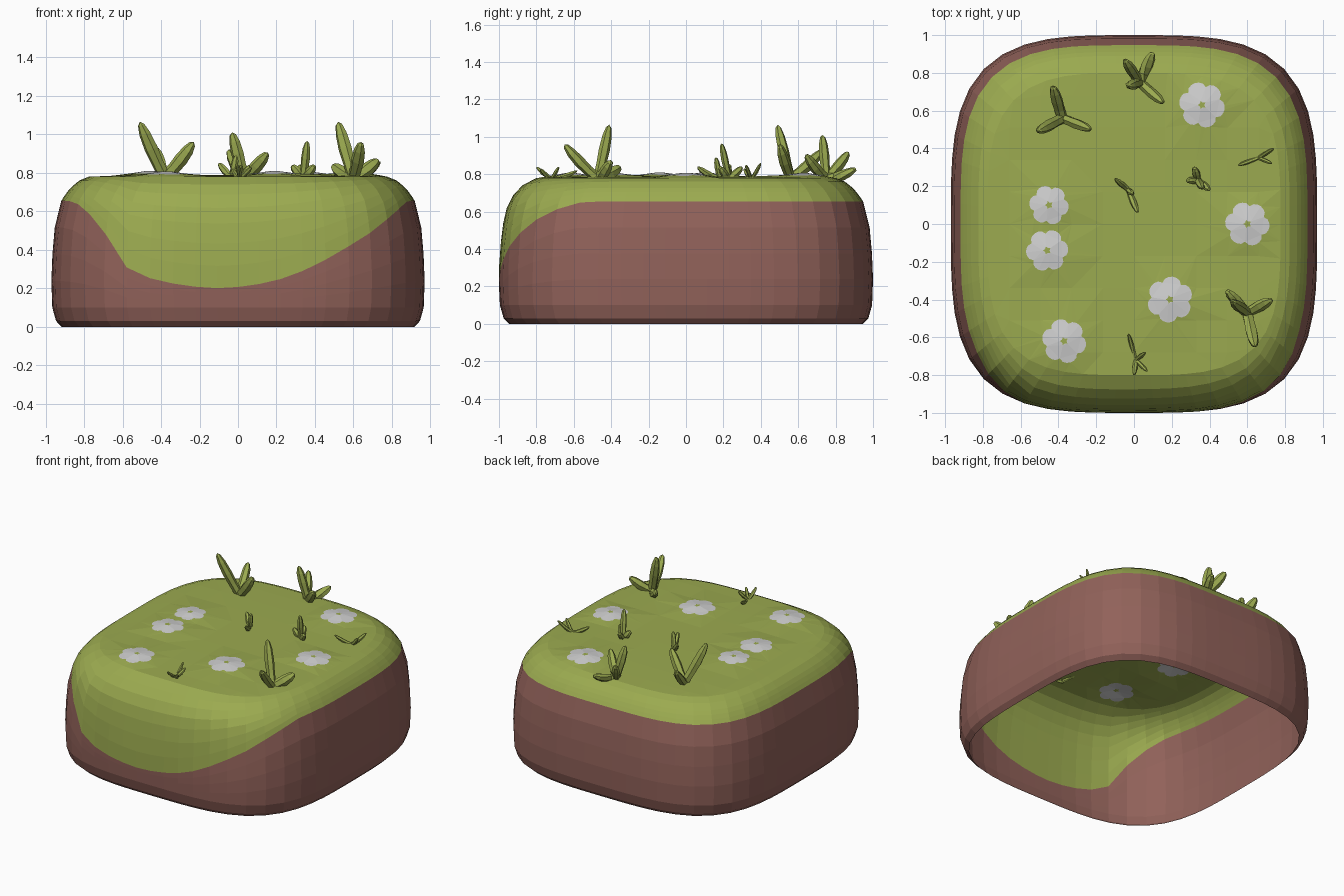
import bpy, bmesh, math, random
from mathutils import Vector
from mathutils.geometry import delaunay_2d_cdt

if "Cube" in bpy.data.objects:
    bpy.data.objects.remove(bpy.data.objects["Cube"])

random.seed(4)
N = 56            # segments around the block
TOP = 0.78        # height of the top rim


def mat(name, rgb):
    m = bpy.data.materials.new(name)
    m.diffuse_color = (*rgb, 1)
    m.use_nodes = True
    m.node_tree.nodes["Principled BSDF"].inputs["Base Color"].default_value = m.diffuse_color
    return m


GREEN = mat("grass green", (0.33, 0.405, 0.08))
BROWN = mat("earth brown", (0.285, 0.122, 0.102))
WHITE = mat("petal white", (0.63, 0.63, 0.63))


def make(name, bm, mats):
    me = bpy.data.meshes.new(name)
    bm.to_mesh(me)
    bm.free()
    for m in mats:
        me.materials.append(m)
    ob = bpy.data.objects.new(name, me)
    bpy.context.collection.objects.link(ob)
    return ob


def lerp_table(table, x):
    if x <= table[0][0]:
        return table[0][1]
    for (x0, y0), (x1, y1) in zip(table, table[1:]):
        if x <= x1:
            return y0 + (y1 - y0) * (x - x0) / (x1 - x0)
    return table[-1][1]


# height -> outline scale
PROFILE = [(0, .945), (.03, .975), (.1, .995), (.2, 1), (.3, 1), (.5, .985), (.6, .965),
           (.66, .945), (.72, .90), (.76, .85), (.78, .80)]
# x -> height of the grass edge on the front
EDGE = [(-.93, .655), (-.85, .63), (-.72, .52), (-.6, .32), (-.5, .265), (-.4, .235), (-.25, .21),
        (-.1, .20), (.05, .21), (.2, .24), (.35, .295), (.5, .37), (.7, .49), (.93, .655)]


def outline(i):
    a = 2 * math.pi * i / N
    c, s = math.cos(a), math.sin(a)
    r = (abs(c) ** 3.5 + abs(s) ** 3.5) ** (-1 / 3.5)
    return 0.97 * r * c, r * s


# rounded block wall, open below, rows follow the grass edge
bm = bmesh.new()
cols = []
for i in range(N):
    x, y = outline(i)
    b = lerp_table(EDGE, x) if y < 0 else 0.655
    zs = [0, .03, .1] + [.1 + (b - .1) * f for f in (.25, .5, .75, 1)]
    zs += [b + (TOP - b) * f for f in (.2, .4, .58, .72, .84, .93, 1)]
    cols.append([bm.verts.new((x * lerp_table(PROFILE, z), y * lerp_table(PROFILE, z), z)) for z in zs])
for i in range(N):
    p, q = cols[i], cols[(i + 1) % N]
    for k in range(len(p) - 1):
        f = bm.faces.new((p[k], q[k], q[k + 1], p[k + 1]))
        f.material_index = 1 if k < 6 else 0
make("block_wall", bm, [GREEN, BROWN])

# grass top with flowers cut into the surface
FLOWERS = [(-.45, .10, .105), (-.46, -.14, .112), (-.37, -.62, .118),
           (.19, -.40, .122), (.60, 0, .118), (.36, .63, .122)]
pts, faces, heights = [], [], []


def add_loop(loop):
    start = len(pts)
    pts.extend(Vector(p) for p in loop)
    faces.append(list(range(start, len(pts))))


def height(x, y):
    d = min(math.hypot(x - fx, y - fy) for fx, fy, _ in FLOWERS)
    rim = max(abs(x), abs(y)) / 0.8
    return TOP + 0.008 * max(0, 1 - rim ** 4) + 0.022 * max(0, 1 - max(0, d - .03) / .14)


add_loop([(x * .8, y * .8) for x, y in map(outline, range(N))])
for fx, fy, fr in FLOWERS:
    turn = random.uniform(0, 6)
    petals, heart = [], []
    for k in range(36):
        a = 2 * math.pi * k / 36
        r = fr * (.80 + .2 * abs(math.sin(3 * a)) ** .6)
        petals.append((fx + r * math.cos(a + turn), fy + r * math.sin(a + turn)))
    for k in range(10):
        a = 2 * math.pi * k / 10
        r = .022 if k % 2 else .013
        heart.append((fx + r * math.cos(a), fy + r * math.sin(a)))
    add_loop(petals)
    add_loop(heart)
for i in range(-4, 5):
    for j in range(-4, 5):
        x, y = i * .165, j * .17
        if abs(i) + abs(j) < 8 and all(math.hypot(x - f[0], y - f[1]) > .15 for f in FLOWERS):
            pts.append(Vector((x, y)))
vs, _, fs, _, _, src = delaunay_2d_cdt(pts, [], faces, 1, 1e-5)
bm = bmesh.new()
rim_pts = {tuple(round(c, 4) for c in pts[i]) for i in range(N)}
bv = []
for v in vs:
    on_rim = (round(v.x, 4), round(v.y, 4)) in rim_pts
    bv.append(bm.verts.new((v.x, v.y, TOP if on_rim else height(v.x, v.y))))
for f, s in zip(fs, src):
    face = bm.faces.new([bv[i] for i in f])
    # inside a petal loop but not inside its heart
    face.material_index = 1 if len(s) == 2 else 0
make("grass_top", bm, [GREEN, WHITE])


# plant tufts made of tapered curved leaves
def leaf(bm, base, tip, r):
    base, tip = Vector(base), Vector(tip)
    bend = base.lerp(tip, .5) + Vector((0, 0, -.12 * (tip - base).xy.length))
    rings = []
    for t, k in ((0, .9), (.3, .9), (.55, 1), (.8, .85), (.95, .5)):
        c = base * (1 - t) ** 2 + bend * 2 * t * (1 - t) + tip * t * t
        d = ((bend - base) * (1 - t) + (tip - bend) * t).normalized()
        u = d.cross(Vector((.3, 1, .1))).normalized()
        w = d.cross(u)
        rings.append([bm.verts.new(c + (u * math.cos(a) + w * math.sin(a) * .8) * r * k)
                      for a in (j * math.pi / 3 for j in range(6))])
    end = bm.verts.new(tip)
    for p, q in zip(rings, rings[1:]):
        for j in range(6):
            bm.faces.new((p[j], p[(j + 1) % 6], q[(j + 1) % 6], q[j]))
    for j in range(6):
        bm.faces.new((rings[-1][j], rings[-1][(j + 1) % 6], end))


# base x, y, leaf radius, leaf tips
TUFTS = [
    (-.38, .56, .036, [(-.51, .49, 1.065), (-.23, .50, .96), (-.43, .73, .93)]),
    (.03, .75, .034, [(-.03, .73, 1.01), (-.05, .87, .92), (.155, .64, .905), (.10, .91, .83)]),
    (.60, -.47, .036, [(.52, -.41, 1.065), (.64, -.65, .96), (.73, -.40, .87), (.49, -.35, .84)]),
    (.34, .23, .024, [(.36, .19, .965), (.40, .18, .84), (.28, .23, .84), (.32, .30, .84)]),
    (-.03, .18, .020, [(-.01, .16, .89), (-.10, .24, .85), (.02, .06, .84)]),
    (.66, .35, .014, [(.74, .40, .86), (.55, .31, .83), (.73, .32, .85)]),
    (.01, -.72, .014, [(-.03, -.58, .82), (.07, -.78, .83), (0, -.80, .84), (.06, -.68, .84)]),
]
for n, (x, y, r, tips) in enumerate(TUFTS):
    bm = bmesh.new()
    for t in tips:
        leaf(bm, (x, y, TOP - .005), t, r)
    bmesh.ops.recalc_face_normals(bm, faces=bm.faces)
    make(f"plant_tuft_{n + 1}", bm, [GREEN])
